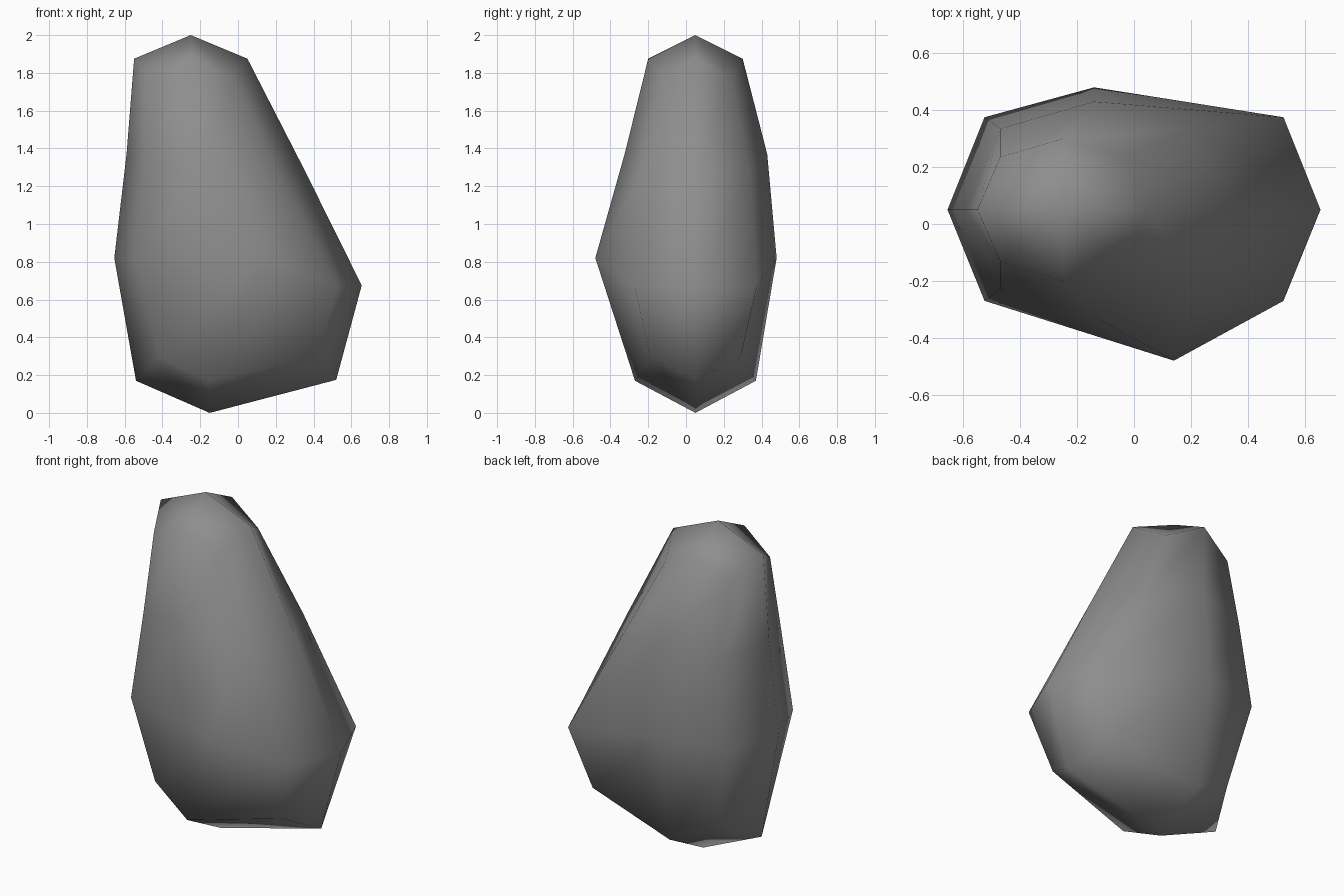
import bpy
import bmesh

default_cube = bpy.data.objects.get("Cube")
if default_cube:
    bpy.data.objects.remove(default_cube, do_unlink=True)

MID_Y = 0.05  # the stone's spine runs along this line


def make_material(name, color):
    material = bpy.data.materials.new(name)
    material.use_nodes = True
    material.diffuse_color = color
    shader = material.node_tree.nodes["Principled BSDF"]
    shader.inputs["Base Color"].default_value = color
    shader.inputs["Roughness"].default_value = 0.9
    return material


def add_ring(bm, side_x, side_z, front, back, corner_x, corner_y, corner_z):
    """Eight-sided ring, counter-clockwise from the -x side.

    Pairs are ordered (-x, +x) or (front, back); front and back are points.
    """
    (left, right), (z_left, z_right) = side_x, side_z
    (c_left, c_right), (c_front, c_back) = corner_x, corner_y
    cz_left, cz_right = corner_z
    points = [
        (left, MID_Y, z_left),
        (c_left, c_front, cz_left),
        front,
        (c_right, c_front, cz_right),
        (right, MID_Y, z_right),
        (c_right, c_back, cz_right),
        back,
        (c_left, c_back, cz_left),
    ]
    return [bm.verts.new(point) for point in points]


def add_cap(bm, ring, center):
    """Close a ring with four quads meeting at a raised centre."""
    tip = bm.verts.new(center)
    for i in range(0, len(ring), 2):
        bm.faces.new((tip, ring[i], ring[i + 1], ring[(i + 2) % len(ring)]))


def bridge(bm, lower, upper):
    count = len(lower)
    for i in range(count):
        j = (i + 1) % count
        bm.faces.new((lower[i], lower[j], upper[j], upper[i]))


bm = bmesh.new()

# Stone cross-sections: base, widest girth, shoulder and crown
base = add_ring(bm, (-0.54, 0.52), (0.17, 0.175),
                (-0.15, -0.27, 0.17), (-0.15, 0.37, 0.17),
                (-0.42, 0.42), (-0.19, 0.29), (0.3, 0.3))
girth = add_ring(bm, (-0.655, 0.655), (0.82, 0.675),
                 (0.14, -0.48, 0.82), (-0.14, 0.48, 0.82),
                 (-0.525, 0.525), (-0.27, 0.375), (0.81, 0.67))
shoulder = add_ring(bm, (-0.59, 0.35), (1.37, 1.29),
                    (-0.14, -0.325, 1.37), (-0.14, 0.43, 1.37),
                    (-0.47, 0.2), (-0.23, 0.335), (1.32, 1.28))
crown = add_ring(bm, (-0.55, 0.05), (1.875, 1.875),
                 (-0.25, -0.2, 1.875), (-0.25, 0.3, 1.875),
                 (-0.47, -0.03), (-0.13, 0.235), (1.77, 1.77))

# Skin the sections and close both ends
rings = [base, girth, shoulder, crown]
for lower, upper in zip(rings, rings[1:]):
    bridge(bm, lower, upper)
add_cap(bm, base, (-0.15, MID_Y, 0))
add_cap(bm, crown, (-0.25, MID_Y, 2))

bmesh.ops.recalc_face_normals(bm, faces=bm.faces[:])
for face in bm.faces:
    face.smooth = True

mesh = bpy.data.meshes.new("standing_stone")
bm.to_mesh(mesh)
bm.free()
mesh.materials.append(make_material("stone_grey", (0.27, 0.27, 0.27, 1)))

stone = bpy.data.objects.new("standing_stone", mesh)
bpy.context.collection.objects.link(stone)
